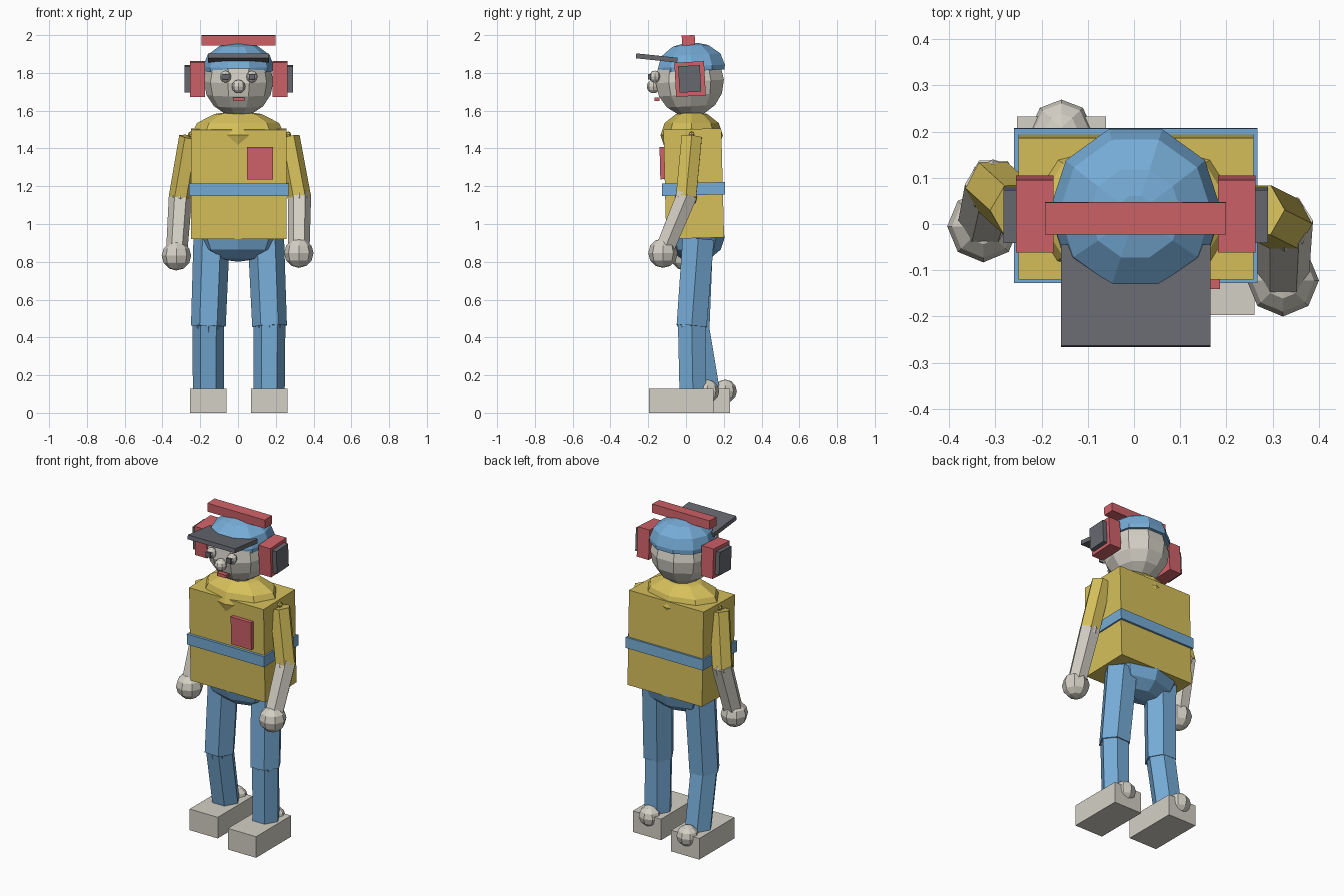
import bpy, bmesh
from math import radians, cos, sin, pi
from mathutils import Matrix, Vector

cube = bpy.data.objects.get("Cube")
if cube:
    bpy.data.objects.remove(cube, do_unlink=True)


def material(name, *rgb):
    lin = [((c / 255 + 0.055) / 1.055) ** 2.4 for c in rgb] + [1]
    m = bpy.data.materials.new(name)
    m.use_nodes = True
    m.diffuse_color = lin
    m.node_tree.nodes["Principled BSDF"].inputs["Base Color"].default_value = lin
    return m


YELLOW = material("yellow cloth", 214, 192, 91)
BLUE = material("blue cloth", 118, 172, 215)
RED = material("red", 207, 98, 104)
PALE = material("pale grey", 212, 208, 197)
DARK = material("dark grey", 103, 105, 112)
TURN = Matrix.Rotation(pi / 2, 4, "Z")


def finish(name, bm, mat):
    bmesh.ops.recalc_face_normals(bm, faces=bm.faces)
    mesh = bpy.data.meshes.new(name)
    bm.to_mesh(mesh)
    bm.free()
    mesh.materials.append(mat)
    ob = bpy.data.objects.new(name, mesh)
    bpy.context.collection.objects.link(ob)
    return ob


def box(name, x, y, z, mat, lean=0):
    """Box between (min, max) ranges, leaning about its own x axis."""
    bm = bmesh.new()
    mid = [(a + b) / 2 for a, b in (x, y, z)]
    size = [b - a for a, b in (x, y, z)]
    mtx = (Matrix.Translation(mid) @ Matrix.Rotation(radians(lean), 4, "X")
           @ Matrix.Diagonal(size + [1]))
    bmesh.ops.create_cube(bm, size=1, matrix=mtx)
    return finish(name, bm, mat)


def ball(name, centre, radii, mat, segments=8, rings=6, lean=0):
    bm = bmesh.new()
    mtx = (Matrix.Translation(centre) @ Matrix.Rotation(radians(lean), 4, "X")
           @ Matrix.Diagonal(list(radii) + [1]) @ TURN)
    bmesh.ops.create_uvsphere(bm, u_segments=segments, v_segments=rings,
                              radius=1, matrix=mtx)
    return finish(name, bm, mat)


def limb(name, top, bottom, r_top, r_bottom, mat):
    """Six-sided tapered limb between two joints."""
    bm = bmesh.new()
    top, bottom = Vector(top), Vector(bottom)
    axis = top - bottom
    rot = Vector((0, 0, 1)).rotation_difference(axis).to_matrix().to_4x4()
    bmesh.ops.create_cone(bm, cap_ends=True, segments=6, radius1=r_bottom,
                          radius2=r_top, depth=axis.length,
                          matrix=Matrix.Translation((top + bottom) / 2) @ rot @ TURN)
    return finish(name, bm, mat)


def dome(name, centre, profile, sides, mat, lean=0):
    """Turned shape from (radius, height) points, closed at both ends."""
    bm = bmesh.new()
    rings = [[bm.verts.new((r * cos(2 * pi * i / sides), r * sin(2 * pi * i / sides), z))
              for i in range(sides)] for r, z in profile]
    for low, high in zip(rings, rings[1:]):
        for i in range(sides):
            j = (i + 1) % sides
            bm.faces.new((low[i], low[j], high[j], high[i]))
    bm.faces.new(rings[0])
    bm.faces.new(rings[-1])
    bm.transform(Matrix.Translation(centre) @ Matrix.Rotation(radians(lean), 4, "X"))
    return finish(name, bm, mat)


# Torso, belt, collar, hips and pocket
box("torso", (-0.25, 0.258), (-0.112, 0.194), (0.925, 1.503), YELLOW, 1.5)
box("belt", (-0.26, 0.267), (-0.127, 0.207), (1.153, 1.218), BLUE, 1.5)
ball("collar", (0, 0.03, 1.47), (0.25, 0.165, 0.13), YELLOW)
ball("hips", (0, 0.05, 0.93), (0.235, 0.155, 0.13), BLUE)
box("chest_pocket", (0.048, 0.186), (-0.138, -0.11), (1.237, 1.407), RED, 1.5)

# Head and face
ball("head", (0.003, 0.02, 1.755), (0.184, 0.19, 0.186), PALE, 10, 8, 3)
for side, x in (("right", -0.066), ("left", 0.074)):
    ball(side + "_eye", (x, -0.165, 1.78), (0.03, 0.03, 0.032), PALE)
    box(side + "_pupil", (x - 0.015, x + 0.015), (-0.2, -0.175), (1.765, 1.795), DARK)
ball("nose", (0.003, -0.172, 1.728), (0.036, 0.036, 0.036), PALE)
box("mouth", (-0.027, 0.035), (-0.167, -0.14), (1.65, 1.669), RED)

# Cap with brim
dome("cap", (0.003, 0.03, 1.81),
     [(0.184, 0), (0.186, 0.025), (0.165, 0.085), (0.1, 0.133), (0.04, 0.147)],
     10, BLUE, 3)
box("cap_brim", (-0.158, 0.165), (-0.265, -0.045), (1.866, 1.892), DARK, -6)

# Ear defenders
box("headband", (-0.192, 0.199), (-0.022, 0.047), (1.946, 1.999), RED, 2)
for side, s in (("right", -1), ("left", 1)):
    def span(a, b):
        return tuple(sorted((0.004 + s * a, 0.004 + s * b)))
    box(side + "_ear_cup", span(0.178, 0.259), (-0.057, 0.1), (1.677, 1.858), RED, 3)
    box(side + "_ear_pad", span(0.25, 0.286), (-0.038, 0.077), (1.698, 1.838), DARK, 3)

# Arms: shoulder, elbow and hand joints
arms = (("right", (-0.25, 0.03, 1.46), (-0.305, 0.08, 1.14), (-0.326, -0.005, 0.832)),
        ("left", (0.265, 0.03, 1.46), (0.325, 0, 1.14), (0.322, -0.122, 0.846)))
for side, shoulder, elbow, hand in arms:
    ball(side + "_shoulder_knob", Vector(shoulder) + Vector((0, 0, 0.014)),
         (0.016, 0.016, 0.016), YELLOW, 6, 4)
    limb(side + "_upper_arm", shoulder, elbow, 0.062, 0.062, YELLOW)
    ball(side + "_elbow", elbow, (0.057, 0.06, 0.055), PALE)
    limb(side + "_forearm", Vector(elbow).lerp(Vector(hand), -0.06), hand,
         0.062, 0.056, PALE)
    ball(side + "_hand", hand, (0.078, 0.078, 0.078), PALE)

# Legs, heels and feet
legs = (("right", -0.157, (-0.14, 0.06, 0.92), (-0.157, 0.045, 0.46), 0.112, 0.208, -0.11),
        ("left", 0.165, (0.148, 0.065, 0.92), (0.167, 0.03, 0.46), 0.037, 0.115, -0.197))
for side, x, hip, knee, ankle_y, heel_y, toe_y in legs:
    limb(side + "_thigh", hip, knee, 0.096, 0.092, BLUE)
    ball(side + "_knee", knee, (0.08, 0.075, 0.07), BLUE)
    limb(side + "_shin", Vector(knee) + Vector((0, 0, 0.02)), (x, ankle_y, 0.09),
         0.084, 0.082, BLUE)
    ball(side + "_heel", (x, heel_y, 0.115), (0.066, 0.061, 0.062), PALE)
    box(side + "_foot", (x - 0.096, x + 0.096), (toe_y, toe_y + 0.342), (0, 0.13), PALE)
